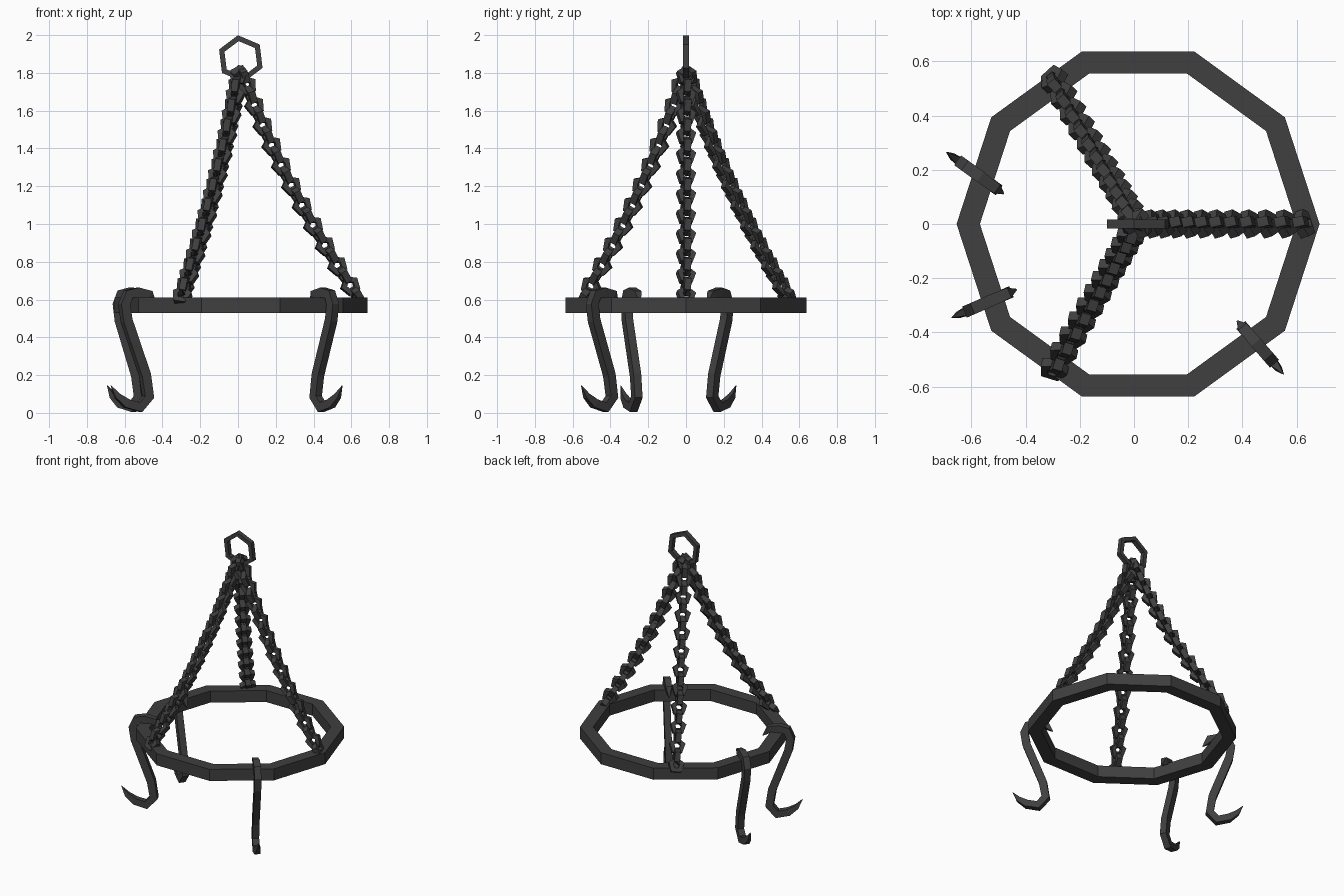
import bpy, bmesh, math
from mathutils import Vector, Matrix

if "Cube" in bpy.data.objects:
    bpy.data.objects.remove(bpy.data.objects["Cube"])

iron = bpy.data.materials.new("dark iron")
iron.diffuse_color = (0.05, 0.05, 0.05, 1)
iron.use_nodes = True
iron.node_tree.nodes["Principled BSDF"].inputs["Base Color"].default_value = iron.diffuse_color


def finish(bm, name):
    bmesh.ops.recalc_face_normals(bm, faces=bm.faces)
    me = bpy.data.meshes.new(name)
    bm.to_mesh(me)
    bm.free()
    me.materials.append(iron)
    ob = bpy.data.objects.new(name, me)
    bpy.context.collection.objects.link(ob)
    return ob


def poly_ring(bm, n, outer, inner, half, mat, start=0.0):
    """Flat n-sided ring with a rectangular section, axis along local z."""
    loops = []
    for i in range(n):
        a = start + math.tau * i / n
        c, s = math.cos(a), math.sin(a)
        loops.append([bm.verts.new(mat @ Vector((r * c, r * s, h)))
                      for r, h in ((outer, -half), (outer, half), (inner, half), (inner, -half))])
    for i in range(n):
        p, q = loops[i], loops[(i + 1) % n]
        for k in range(4):
            bm.faces.new((p[k], q[k], q[(k + 1) % 4], p[(k + 1) % 4]))


# Large ten-sided hoop
bm = bmesh.new()
poly_ring(bm, 10, 0.67, 0.584, 0.041, Matrix.Translation((0.015, 0, 0.571)))
finish(bm, "hoop")

# Six-sided hanging ring, standing upright
bm = bmesh.new()
poly_ring(bm, 6, 0.125, 0.094, 0.016,
          Matrix.Translation((0.015, 0, 1.875)) @ Matrix.Rotation(math.pi / 2, 4, 'X'),
          math.radians(97))
finish(bm, "hanging_ring")


# Three slightly sagging chains of five-sided links
def chain_point(t):
    return Vector((0.015 + 0.42 * t + 0.183 * t * t, 0, 1.785 - 1.165 * t))


LINKS = 23
for c in range(3):
    bm = bmesh.new()
    turn = Matrix.Translation((0.012, 0, 0)) @ Matrix.Rotation(math.tau * c / 3, 4, 'Z')
    for i in range(LINKS):
        t = i / (LINKS - 1)
        up = (chain_point(t - 0.01) - chain_point(t + 0.01)).normalized()
        side = Vector((0, 1, 0))
        out = up.cross(side)
        # local x runs up the chain, local z is the link's axis
        frame = Matrix((up, side, out)).transposed().to_4x4()
        roll = Matrix.Rotation(math.radians(15 + 90 * (i % 2)), 4, 'X')
        poly_ring(bm, 5, 0.054, 0.022, 0.018,
                  turn @ Matrix.Translation(chain_point(t)) @ frame @ roll)
    finish(bm, "chain_%d" % (c + 1))

# S-shaped hooks: (outward, height, size factor) along the bar
PATH = [(-0.115, 0.575, 0.1), (-0.075, 0.625, 0.9), (-0.01, 0.637, 1), (0.045, 0.628, 1),
        (0.068, 0.575, 1), (0.055, 0.49, 1), (-0.052, 0.20, 1), (-0.070, 0.085, 1),
        (-0.02, 0.030, 1), (0.055, 0.050, 0.9), (0.108, 0.09, 0.6), (0.145, 0.145, 0.05)]


def hook(name, x, y, angle):
    bm = bmesh.new()
    m = Matrix.Translation((x, y, 0)) @ Matrix.Rotation(math.radians(angle), 4, 'Z')
    pts = [Vector((p[0], 0, p[1])) for p in PATH]
    loops = []
    for i, p in enumerate(pts):
        d = (pts[min(i + 1, len(pts) - 1)] - pts[max(i - 1, 0)]).normalized()
        n = Vector((-d.z, 0, d.x)) * 0.026 * PATH[i][2]
        w = Vector((0, 0.022, 0)) * PATH[i][2]
        loops.append([bm.verts.new(m @ (p + a * n + b * w))
                      for a, b in ((1, 1), (1, -1), (-1, -1), (-1, 1))])
    for p, q in zip(loops, loops[1:]):
        for k in range(4):
            bm.faces.new((p[k], q[k], q[(k + 1) % 4], p[(k + 1) % 4]))
    bm.faces.new(loops[0])
    bm.faces.new(loops[-1])
    finish(bm, name)


hook("hook_left_back", -0.575, 0.18, 144)
hook("hook_left_front", -0.54, -0.288, 203.5)
hook("hook_right_front", 0.457, -0.445, -49)
